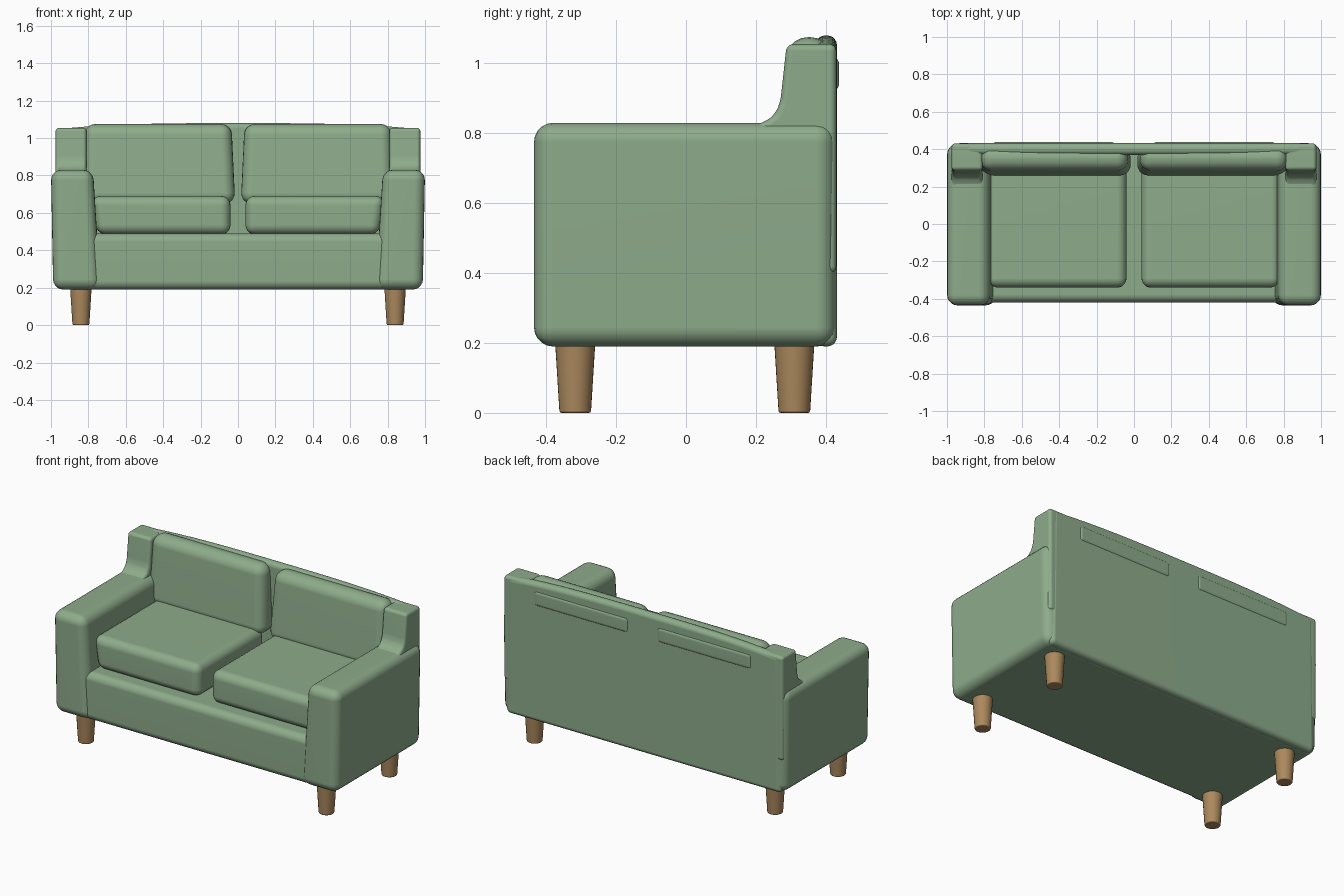
import bpy, bmesh
from mathutils import Vector

cube = bpy.data.objects.get("Cube")
if cube:
    bpy.data.objects.remove(cube, do_unlink=True)


def material(name, rgb):
    m = bpy.data.materials.new(name)
    m.use_nodes = True
    m.diffuse_color = (*rgb, 1)
    m.node_tree.nodes["Principled BSDF"].inputs["Base Color"].default_value = (*rgb, 1)
    return m


fabric = material("sage green fabric", (0.27, 0.41, 0.26))
wood = material("oak wood", (0.41, 0.25, 0.11))


def finish(name, bm, mat, radius=0, segments=5):
    """Turn a bmesh into a smooth object, rounding its edges."""
    bmesh.ops.recalc_face_normals(bm, faces=bm.faces)
    mesh = bpy.data.meshes.new(name)
    bm.to_mesh(mesh)
    bm.free()
    obj = bpy.data.objects.new(name, mesh)
    bpy.context.collection.objects.link(obj)
    mesh.materials.append(mat)
    for o in bpy.context.selected_objects:
        o.select_set(False)
    bpy.context.view_layer.objects.active = obj
    obj.select_set(True)
    bpy.ops.object.shade_smooth()
    if radius:
        bevel = obj.modifiers.new("rounding", 'BEVEL')
        bevel.width, bevel.segments = radius, segments
        bevel.limit_method = 'ANGLE'
        bevel.angle_limit = 0.25
        obj.modifiers.new("even shading", 'WEIGHTED_NORMAL')
    return obj


def box(name, low, high, radius, shape=None):
    """Rounded box between two corners; shape moves its corners."""
    bm = bmesh.new()
    bmesh.ops.create_cube(bm, size=1)
    low, high = Vector(low), Vector(high)
    for v in bm.verts:
        v.co = [l + (c + 0.5) * (h - l) for l, h, c in zip(low, high, v.co)]
        if shape:
            shape(v.co)
    return finish(name, bm, fabric, radius)


def extrude(name, outline, axis, start, end, radius):
    """Extrude an outline along x (yz outline) or y (xz outline)."""
    bm = bmesh.new()
    place = (lambda a, b, d: (d, a, b)) if axis == 'x' else (lambda a, b, d: (a, d, b))
    face = bm.faces.new([bm.verts.new(place(a, b, start)) for a, b in outline])
    new = bmesh.ops.extrude_face_region(bm, geom=[face])["geom"]
    move = place(0, 0, end - start)
    bmesh.ops.translate(bm, vec=move, verts=[v for v in new if isinstance(v, bmesh.types.BMVert)])
    return finish(name, bm, fabric, radius)


# Base frame with a rounded front rail
box("base", (-0.9, -0.42, 0.19), (0.9, 0.42, 0.49), 0.045)

# Back panel with a gently bowed top
xs = [-0.95 + 1.9 * i / 16 for i in range(17)]
bow = [(x, 1.08 - 0.035 * abs(x) ** 3) for x in xs]
extrude("back_panel", [(-0.96, 0.19)] + bow + [(0.96, 0.19)], 'y', 0.37, 0.432, 0.028)

# Raised wing at each end of the back, flaring into the arm
wing_outline = [(0.43, 0.4), (0.43, 1.055), (0.288, 1.055), (0.27, 0.89),
                (0.255, 0.855), (0.225, 0.832), (0.18, 0.82), (0.18, 0.4)]


def flare_arm(co):
    # Arms are a little wider at the top outside and the bottom inside
    if co.z < 0.5:
        co.x -= 0.012 if co.x > 0.9 else 0.04


def lean_back(co):
    # Back cushion leans and widens toward its top
    if co.z > 0.9:
        co.y += 0.035 if co.y < 0.35 else 0.01
        co.x += 0.02 if co.x < 0.4 else -0.01


def taper_seat(co):
    if co.z < 0.6 and co.x > 0.4:
        co.x -= 0.03


def mirrored(obj):
    """Make the right-hand twin of a left-hand part."""
    twin = obj.copy()
    twin.data = obj.data.copy()
    twin.name = obj.name.replace("left", "right")
    bm = bmesh.new()
    bm.from_mesh(twin.data)
    for v in bm.verts:
        v.co.x = -v.co.x
    bmesh.ops.reverse_faces(bm, faces=bm.faces)
    bm.to_mesh(twin.data)
    bm.free()
    bpy.context.collection.objects.link(twin)


def leg(name, y):
    # Round tapered leg with a softened foot
    bm = bmesh.new()
    bmesh.ops.create_cone(bm, cap_ends=True, segments=32, radius1=0.045,
                          radius2=0.058, depth=0.21)
    bmesh.ops.translate(bm, vec=(0.84, y, 0.105), verts=bm.verts)
    obj = finish(name, bm, wood, 0.006, 2)
    obj.modifiers["rounding"].angle_limit = 0.8
    return obj


left_parts = [
    box("left_arm", (0.775, -0.435, 0.19), (1.0, 0.428, 0.83), 0.055, flare_arm),
    extrude("left_back_wing", wing_outline, 'x', 0.81, 0.975, 0.045),
    box("left_seat_cushion", (0.04, -0.34, 0.485), (0.785, 0.33, 0.69), 0.05, taper_seat),
    box("left_back_cushion", (0.015, 0.255, 0.65), (0.83, 0.405, 1.075), 0.058, lean_back),
    box("left_back_bulge", (0.1, 0.39, 0.92), (0.76, 0.438, 1.02), 0.022),
    leg("left_front_leg", -0.317),
    leg("left_rear_leg", 0.31),
]
for part in left_parts:
    mirrored(part)
